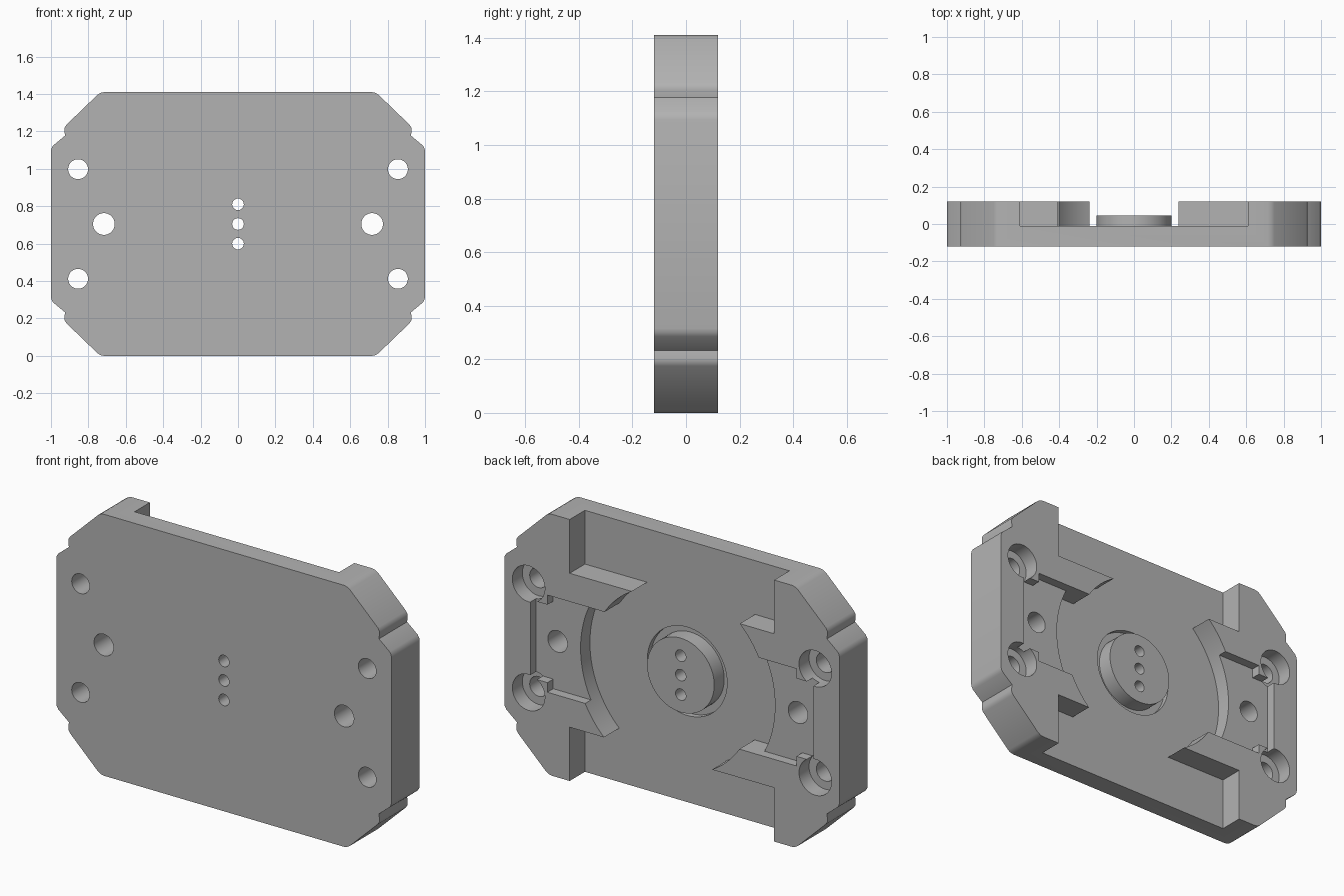
import bpy, bmesh, math

if "Cube" in bpy.data.objects:
    bpy.data.objects.remove(bpy.data.objects["Cube"])

ZC = 0.705                       # height of the plate centre
FRONT, BACK = -0.12, 0.12
FLOOR, SHELF = -0.01, 0.07       # pocket floor and side shelf levels

metal = bpy.data.materials.new("grey_metal")
metal.diffuse_color = (0.45, 0.45, 0.45, 1)
metal.use_nodes = True
metal.node_tree.nodes["Principled BSDF"].inputs["Base Color"].default_value = metal.diffuse_color


def prism(name, pts, y0, y1):
    """Extrude an outline given as (x, height from centre) along y."""
    bm = bmesh.new()
    face = bm.faces.new([bm.verts.new((x, y0, h + ZC)) for x, h in pts])
    ext = bmesh.ops.extrude_face_region(bm, geom=[face])
    moved = [v for v in ext["geom"] if isinstance(v, bmesh.types.BMVert)]
    bmesh.ops.translate(bm, verts=moved, vec=(0, y1 - y0, 0))
    bmesh.ops.recalc_face_normals(bm, faces=bm.faces)
    me = bpy.data.meshes.new(name)
    bm.to_mesh(me)
    bm.free()
    me.materials.append(metal)
    ob = bpy.data.objects.new(name, me)
    bpy.context.collection.objects.link(ob)
    return ob


def arc(r, a0, a1, n, cx=0, ch=0):
    return [(cx + r * math.cos(math.radians(a0 + (a1 - a0) * i / n)),
             ch + r * math.sin(math.radians(a0 + (a1 - a0) * i / n)))
            for i in range(n + 1)]


def disc(name, x, h, r, y0, y1, n=48):
    return prism(name, arc(r, 0, 360, n, x, h)[:-1], y0, y1)


def combine(target, tool, op="DIFFERENCE"):
    mod = target.modifiers.new(op.lower(), "BOOLEAN")
    mod.operation, mod.solver, mod.object = op, "EXACT", tool
    bpy.context.view_layer.objects.active = target
    bpy.ops.object.modifier_apply(modifier=mod.name)
    bpy.data.objects.remove(tool)


# Plate outline: one quarter mirrored to all four corners
quarter = [(1.0, 0.39), (0.997, 0.405), (0.988, 0.42), (0.925, 0.472),
           (0.928, 0.50), (0.927, 0.515), (0.918, 0.53), (0.75, 0.692),
           (0.735, 0.701), (0.715, 0.705)]
top = quarter + [(-x, h) for x, h in reversed(quarter)]
plate = prism("base_plate", top + [(-x, -h) for x, h in top], FRONT, BACK)

# Central pocket with long and short clamp arms, repeated by a half turn
side = [(0.61, 0.8), (0.61, 0.415)]
side += arc(0.48, 60.2, 33.1, 10)
side += arc(0.58, 26.9, -45.7, 28)
side += [(0.61, -0.415), (0.61, -0.8)]
combine(plate, prism("pocket", side + [(-x, -h) for x, h in side], FLOOR, 0.3))

# Side shelves, counterbored screw holes and dowel holes
for s in (-1, 1):
    shelf = [(0.45, -0.262), (0.743, -0.262), (0.743, -0.21), (0.845, -0.21),
             (0.845, 0.21), (0.743, 0.21), (0.743, 0.262), (0.45, 0.262)]
    combine(plate, prism("shelf", [(s * x, h) for x, h in shelf], SHELF, 0.3))
    for h in (-0.293, 0.293):
        combine(plate, disc("counterbore", s * 0.855, h, 0.097, 0.035, 0.3))
        combine(plate, disc("screw_hole", s * 0.855, h, 0.053, -0.3, 0.3))
    combine(plate, disc("dowel_hole", s * 0.717, 0, 0.058, -0.3, 0.3))

# Central boss standing in a ring groove, with three small holes
combine(plate, disc("groove", 0, 0, 0.238, -0.04, 0.3, 64))
combine(plate, disc("boss", 0, 0, 0.2, -0.08, 0.045, 64), "UNION")
for h in (-0.105, 0, 0.105):
    combine(plate, disc("centre_hole", 0, h, 0.031, -0.3, 0.3, 32))

bpy.ops.object.select_all(action="DESELECT")
plate.select_set(True)
bpy.context.view_layer.objects.active = plate
bpy.ops.object.shade_smooth_by_angle(angle=math.radians(30))
